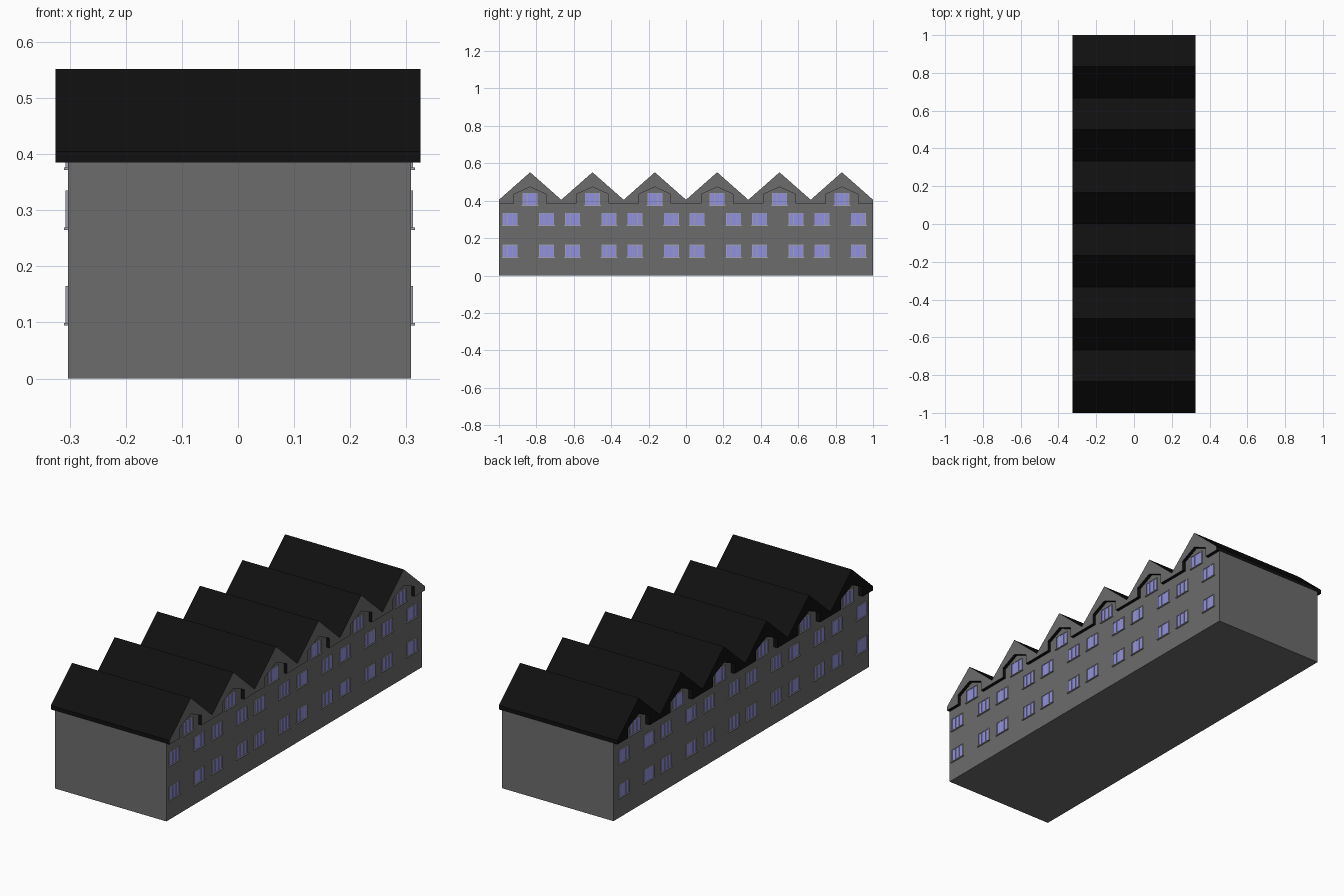
import bpy, bmesh

if "Cube" in bpy.data.objects:
    bpy.data.objects.remove(bpy.data.objects["Cube"])


def material(name, rgb):
    m = bpy.data.materials.new(name)
    m.diffuse_color = (*rgb, 1)
    m.use_nodes = True
    m.node_tree.nodes["Principled BSDF"].inputs["Base Color"].default_value = m.diffuse_color
    return m


WALL = material("wall_grey", (0.15, 0.15, 0.15))
ROOF = material("roof_black", (0.005, 0.005, 0.005))
GLASS = material("glass_blue", (0.28, 0.28, 0.75))
FRAME = material("frame_grey", (0.36, 0.36, 0.42))

PITCH = 1 / 3
X_BACK, X_FRONT, EAVE = -0.303, 0.308, 0.385
starts = [-1 + k * PITCH for k in range(6)]


def link(name, bm, mats):
    bmesh.ops.recalc_face_normals(bm, faces=bm.faces)
    me = bpy.data.meshes.new(name)
    bm.to_mesh(me)
    bm.free()
    for m in mats:
        me.materials.append(m)
    ob = bpy.data.objects.new(name, me)
    bpy.context.collection.objects.link(ob)
    return ob


def prism(name, profile, x0, x1, mats):
    """Extrude a (y, z) profile along x."""
    bm = bmesh.new()
    face = bm.faces.new([bm.verts.new((x0, y, z)) for y, z in profile])
    ext = bmesh.ops.extrude_face_region(bm, geom=[face])
    moved = [v for v in ext["geom"] if isinstance(v, bmesh.types.BMVert)]
    bmesh.ops.translate(bm, vec=(x1 - x0, 0, 0), verts=moved)
    return link(name, bm, mats)


def add_box(bm, x0, x1, y0, y1, z0, z1):
    vs = bmesh.ops.create_cube(bm, size=1)["verts"]
    for v in vs:
        v.co = (x0 if v.co.x < 0 else x1,
                y0 if v.co.y < 0 else y1,
                z0 if v.co.z < 0 else z1)


# House-shaped dormer outlines along the eave line
dormers = []
for s in starts:
    c = s + PITCH / 2
    dormers += [(c - 0.085, EAVE), (c - 0.085, 0.435), (c, 0.473),
                (c + 0.085, 0.435), (c + 0.085, EAVE)]

# Walls, rising into the dormer openings
prism("walls", [(1, 0), (-1, 0), (-1, EAVE)] + dormers + [(1, EAVE)],
      X_BACK, X_FRONT, [WALL])

# Zigzag roof with dormer openings cut into its lower edge
ridge = [(-1, 0.405)]
for s in starts:
    ridge += [(s + PITCH / 2, 0.552), (s + PITCH, 0.405)]
roof = prism("roof", [(-1, EAVE)] + dormers + [(1, EAVE)] + ridge[::-1],
             -0.325, 0.325, [ROOF, WALL])
for p in roof.data.polygons:
    if p.normal.x > 0.5:        # grey gable faces on the right side
        p.material_index = 1

# Window positions: two floors of pairs plus one dormer window per gable
windows = []
for s in starts:
    for off in (0.06, 0.255):
        windows += [(s + off, 0.095), (s + off, 0.265)]
    windows.append((s + PITCH / 2, 0.372))

glass, frames, sills = bmesh.new(), bmesh.new(), bmesh.new()
for x, d in ((X_FRONT, 1), (X_BACK, -1)):
    for y, z in windows:
        add_box(glass, *sorted((x, x + d * 0.002)),
                y - 0.038, y + 0.038, z + 0.004, z + 0.068)
        # side posts and two mullions
        for o in (-0.038, -0.014, 0.014, 0.038):
            add_box(frames, *sorted((x, x + d * 0.004)),
                    y + o - 0.002, y + o + 0.002, z + 0.004, z + 0.07)
        # top rail
        add_box(frames, *sorted((x, x + d * 0.004)),
                y - 0.04, y + 0.04, z + 0.066, z + 0.07)
        add_box(sills, *sorted((x, x + d * 0.007)),
                y - 0.045, y + 0.045, z, z + 0.004)
link("window_glass", glass, [GLASS])
link("window_frames", frames, [FRAME])
link("window_sills", sills, [FRAME])
